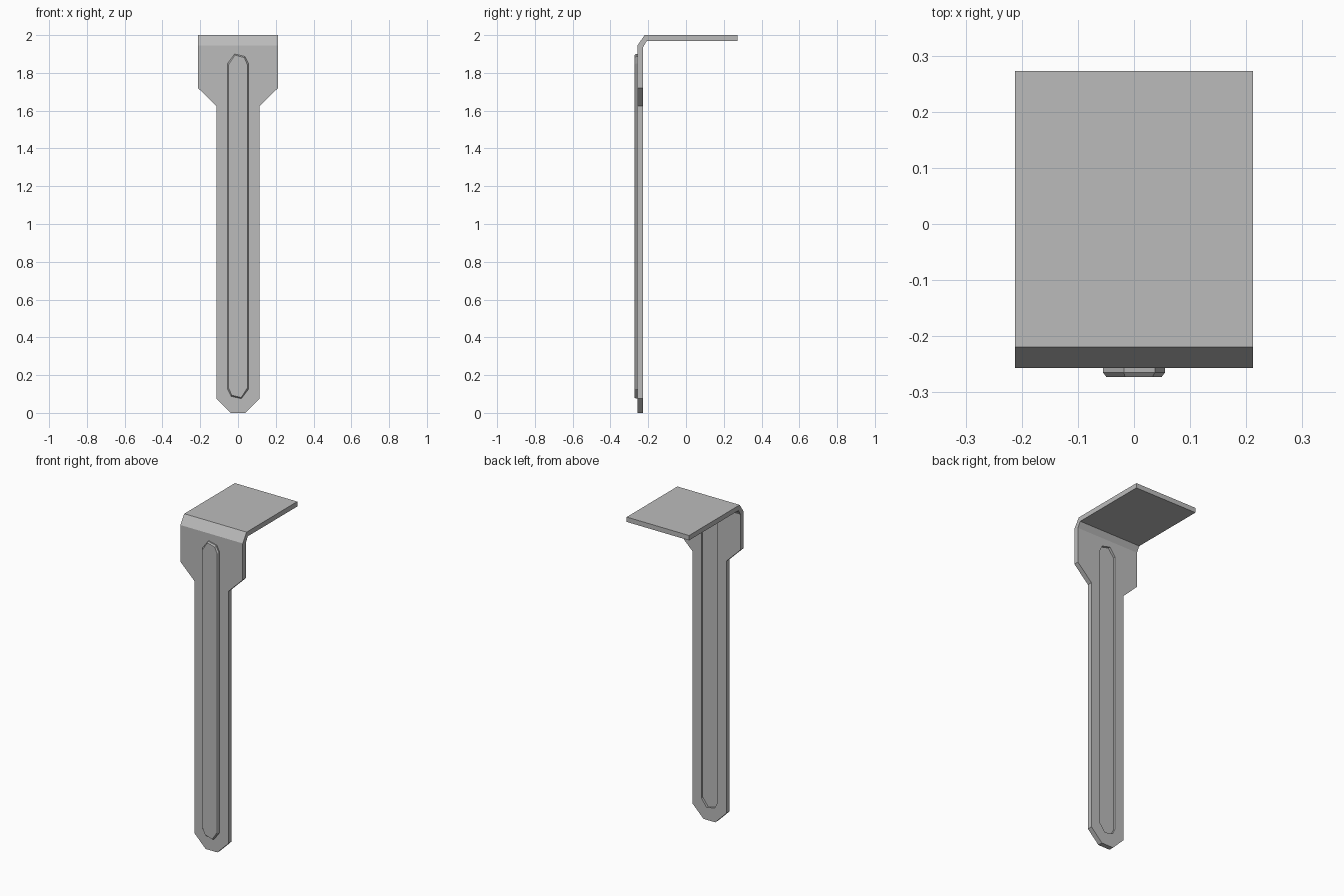
import bpy
import bmesh
from mathutils import Vector

cube = bpy.data.objects.get("Cube")
if cube:
    bpy.data.objects.remove(cube, do_unlink=True)

steel = bpy.data.materials.new("plain grey steel")
steel.use_nodes = True
GREY = (0.5, 0.5, 0.5, 1)
steel.diffuse_color = GREY
steel.node_tree.nodes["Principled BSDF"].inputs["Base Color"].default_value = GREY


def loft(name, rings):
    """Closed solid through a list of matching point rings."""
    bm = bmesh.new()
    loops = [[bm.verts.new(p) for p in ring] for ring in rings]
    bm.faces.new(loops[0])
    bm.faces.new(loops[-1])
    for a, b in zip(loops, loops[1:]):
        for i in range(len(a)):
            j = (i + 1) % len(a)
            bm.faces.new((a[i], a[j], b[j], b[i]))
    bmesh.ops.recalc_face_normals(bm, faces=bm.faces)
    mesh = bpy.data.meshes.new(name)
    bm.to_mesh(mesh)
    bm.free()
    mesh.materials.append(steel)
    obj = bpy.data.objects.new(name, mesh)
    bpy.context.collection.objects.link(obj)
    return obj


def at_y(outline, y, inset=0.0):
    """Place an (x, z) outline at depth y, drawn in by an inset."""
    cz = 0.9875
    return [Vector((x * (1 - inset / 0.056), y, cz + (z - cz) * (1 - inset / 0.91)))
            for x, z in outline]


def cut(target, cutter, operation):
    mod = target.modifiers.new(operation.lower(), "BOOLEAN")
    mod.operation = operation
    mod.solver = "EXACT"
    mod.object = cutter
    bpy.context.view_layer.objects.active = target
    bpy.ops.object.modifier_apply(modifier=mod.name)
    bpy.data.objects.remove(cutter, do_unlink=True)


FRONT, BACK = -0.257, -0.227

# Bent sheet: side profile swept across the full width
profile = [(FRONT, 0), (FRONT, 1.945), (-0.219, 2), (0.273, 2),
           (0.273, 1.97), (-0.207, 1.97), (BACK, 1.937), (BACK, 0)]
bracket = loft("bent_bracket", [[(x, y, z) for y, z in profile] for x in (-0.212, 0.212)])

# Trim the leg to its stepped, pointed outline
half = [(0.04, 0), (0.115, 0.075), (0.115, 1.625), (0.212, 1.72)]
half = [(0.04, -0.0)] + half[1:3] + [(0.212, 1.72), (0.5, 1.72), (0.5, 2.2)]
outline = half + [(-x, z) for x, z in reversed(half)]
cut(bracket, loft("leg_trim", [at_y(outline, -0.5), at_y(outline, 0.5)]), "INTERSECT")

# Stamped rib: raised at the front, hollow at the back; ends turn through half a circle
end = [(-0.055, 1.85), (-0.018, 1.90), (0.037, 1.887), (0.055, 1.85)]
rib_outline = end + [(-x, 1.975 - z) for x, z in end]
cut(bracket, loft("rib_hollow", [at_y(rib_outline, -0.241), at_y(rib_outline, -0.2)]), "DIFFERENCE")
loft("stamped_rib", [at_y(rib_outline, -0.25), at_y(rib_outline, -0.265),
                     at_y(rib_outline, -0.273, 0.006)])
